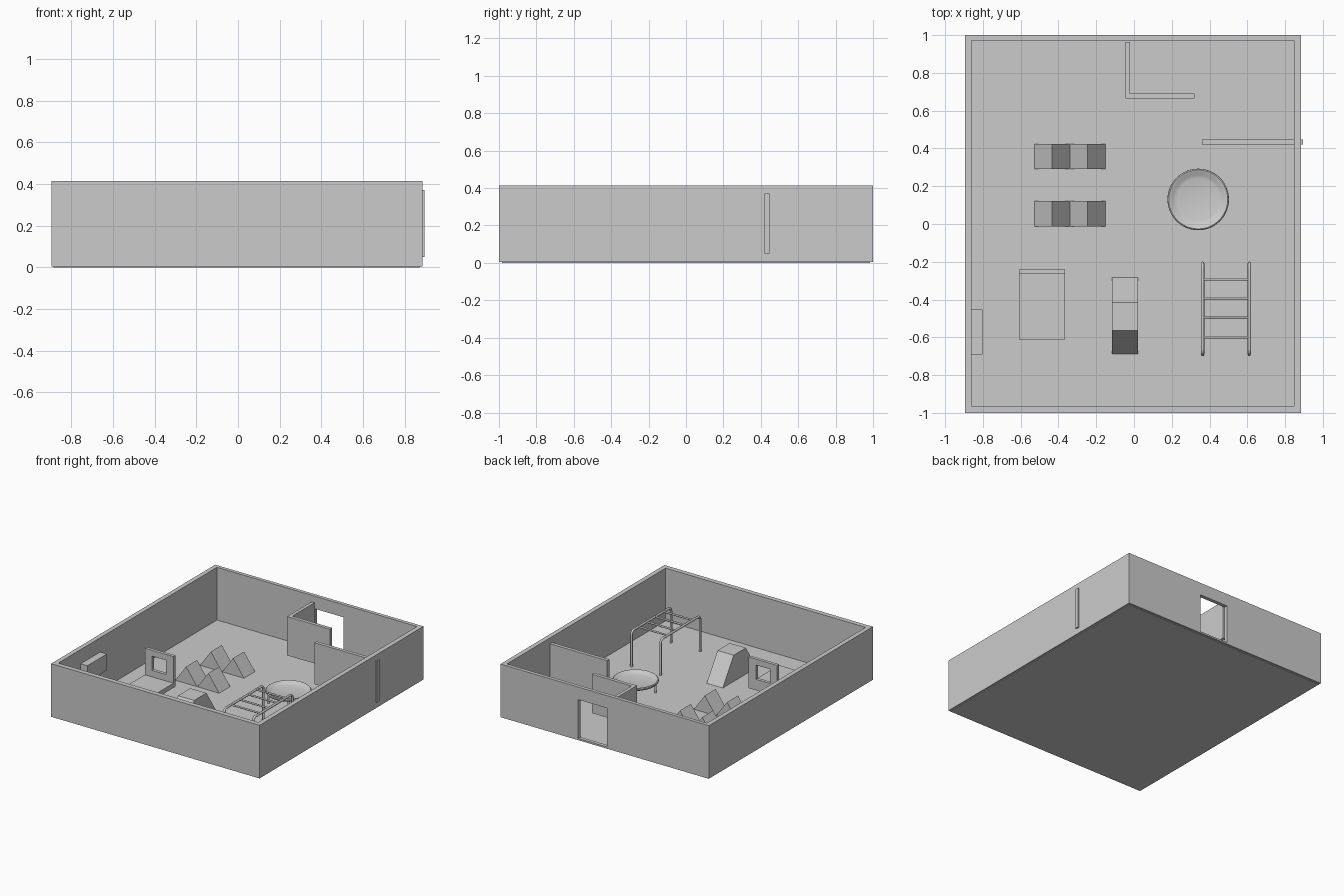
import bpy, bmesh
from math import sin, cos, pi, radians

if "Cube" in bpy.data.objects:
    bpy.data.objects.remove(bpy.data.objects["Cube"])


def finish(name, bm):
    bmesh.ops.recalc_face_normals(bm, faces=bm.faces)
    mesh = bpy.data.meshes.new(name)
    bm.to_mesh(mesh)
    bm.free()
    ob = bpy.data.objects.new(name, mesh)
    bpy.context.collection.objects.link(ob)
    return ob


def activate(ob):
    bpy.ops.object.select_all(action='DESELECT')
    ob.select_set(True)
    bpy.context.view_layer.objects.active = ob


def box(name, x, y, z):
    bm = bmesh.new()
    bmesh.ops.create_cube(bm, size=1)
    for v in bm.verts:
        v.co = [(a + b) / 2 + c * (b - a) for (a, b), c in zip((x, y, z), v.co)]
    return finish(name, bm)


def prism(name, points, offset):
    """Extrude a closed 3D profile."""
    bm = bmesh.new()
    face = bm.faces.new([bm.verts.new(p) for p in points])
    ext = bmesh.ops.extrude_face_region(bm, geom=[face])
    bmesh.ops.translate(bm, vec=offset,
                        verts=[g for g in ext['geom'] if isinstance(g, bmesh.types.BMVert)])
    return finish(name, bm)


def cut(ob, cutter):
    """Subtract a box, apply it and drop the cutter."""
    cutter.hide_render = True
    mod = ob.modifiers.new('cut', 'BOOLEAN')
    mod.operation = 'DIFFERENCE'
    mod.solver = 'EXACT'
    mod.object = cutter
    activate(ob)
    bpy.ops.object.modifier_apply(modifier=mod.name)
    bpy.data.objects.remove(cutter)


def tube(name, points, radius):
    cu = bpy.data.curves.new(name, 'CURVE')
    cu.dimensions = '3D'
    cu.bevel_depth = radius
    cu.bevel_resolution = 2
    cu.use_fill_caps = True
    sp = cu.splines.new('POLY')
    sp.points.add(len(points) - 1)
    for p, co in zip(sp.points, points):
        p.co = (*co, 1)
    ob = bpy.data.objects.new(name, cu)
    bpy.context.collection.objects.link(ob)
    activate(ob)
    bpy.ops.object.convert(target='MESH')
    bpy.ops.object.shade_smooth_by_angle(angle=radians(50))
    return ob


# Room: thin floor and a ring of walls with a doorway at the back
box('floor', (-.885, .872), (-.985, .985), (0, .008))
walls = box('walls', (-.895, .884), (-1, 1), (.005, .415))
cut(walls, box('room_cutter', (-.86, .848), (-.963, .972), (-.1, .6)))
cut(walls, box('door_cutter', (-.025, .22), (.9, 1.1), (.018, .318)))

# Partitions: one through the right wall, one L-shaped screen by the door
box('side_partition', (.36, .895), (.42, .447), (.05, .37))
prism('entry_screen', [(-.046, .665, .07), (.32, .665, .07), (.32, .692, .07),
                       (-.02, .692, .07), (-.02, .963, .07), (-.046, .963, .07)],
      (0, 0, .3))

# Two rows of twin triangular blocks
for row, y in enumerate((-.012, .29)):
    for col, x in enumerate((-.53, -.34)):
        prism(f'wedge_block_{row}_{col}',
              [(x, y, .005), (x + .19, y, .005), (x + .095, y, .138)], (0, .134, 0))

# Climbing ramp with a flat top
prism('ramp', [(-.117, -.69, .005), (-.117, -.565, .21),
               (-.117, -.415, .21), (-.117, -.28, .005)], (.138, 0, 0))

# Low table with a windowed back panel
box('table_top', (-.61, -.365), (-.612, -.262), (.09, .125))
panel = box('window_panel', (-.61, -.365), (-.265, -.24), (.09, .33))
cut(panel, box('window_cutter', (-.55, -.43), (-.35, -.15), (.175, .285)))

# Box mounted on the left wall
box('wall_unit', (-.862, -.803), (-.69, -.452), (.18, .305))

# Overhead ladder: two bent rails and four rungs
TOP, R = .282, .03
for side, x in (('left', .363), ('right', .611)):
    path = [(x, -.69, .005)]
    path += [(x, -.69 + R - R * cos(a), TOP - R + R * sin(a))
             for a in [i * pi / 10 for i in range(6)]]
    path += [(x, -.208 - R + R * sin(a), TOP - R + R * cos(a))
             for a in [i * pi / 10 for i in range(6)]]
    path.append((x, -.208, .005))
    tube(f'ladder_rail_{side}', path, .009)
for i, y in enumerate((-.293, -.393, -.497, -.6)):
    tube(f'ladder_rung_{i}', [(.363, y, TOP), (.611, y, TOP)], .007)

# Trampoline: revolved dish with a rounded rim, on short legs
CX, CY, N = .34, .13, 48
profile = [(.112, .095), (.13, .1), (.148, .112), (.156, .114), (.162, .109),
           (.163, .102), (.158, .095), (.145, .088), (.112, .083)]
bm = bmesh.new()
rings = [[bm.verts.new((CX + r * cos(2 * pi * i / N), CY + r * sin(2 * pi * i / N), z))
          for i in range(N)] for r, z in profile]
for a, b in zip(rings, rings[1:]):
    for i in range(N):
        j = (i + 1) % N
        bm.faces.new((a[i], a[j], b[j], b[i]))
bm.faces.new(rings[0])
bm.faces.new(rings[-1])
activate(finish('trampoline', bm))
bpy.ops.object.shade_smooth_by_angle(angle=radians(40))
for i in range(4):
    a = radians(35 + 90 * i)
    x, y = CX + .14 * cos(a), CY + .14 * sin(a)
    tube(f'trampoline_leg_{i}', [(x, y, .005), (x, y, .095)], .008)
